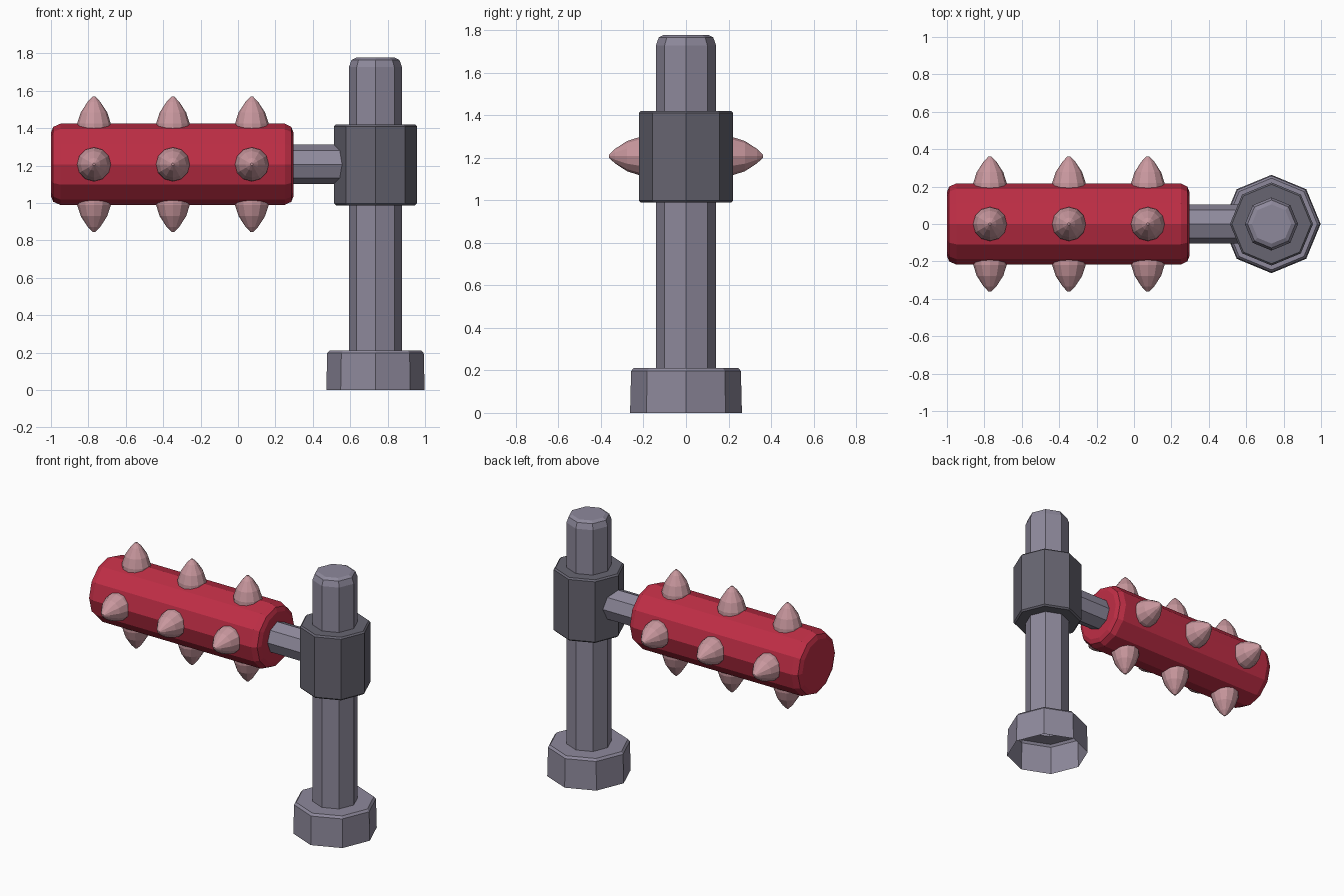
import bpy, bmesh
from math import cos, sin, pi
from mathutils import Matrix, Vector

cube = bpy.data.objects.get("Cube")
if cube:
    bpy.data.objects.remove(cube)


def material(name, rgb):
    m = bpy.data.materials.new(name)
    m.use_nodes = True
    m.diffuse_color = (*rgb, 1)
    bsdf = next(n for n in m.node_tree.nodes if n.type == 'BSDF_PRINCIPLED')
    bsdf.inputs["Base Color"].default_value = (*rgb, 1)
    return m


STEEL = material("steel grey", (0.27, 0.25, 0.33))
DARK = material("dark grey", (0.135, 0.13, 0.165))
RED = material("red", (0.52, 0.027, 0.06))
PINK = material("pale pink", (0.58, 0.31, 0.34))


def lathe(name, profile, sides, mat, axis=(0, 0, 1), origin=(0, 0, 0), cap_start=True):
    """Turn (radius, height) points around an axis into a faceted solid."""
    bm = bmesh.new()
    rings = [[bm.verts.new((r * cos(2 * pi * i / sides), r * sin(2 * pi * i / sides), h))
              for i in range(sides)] for r, h in profile]
    for a, b in zip(rings, rings[1:]):
        for i in range(sides):
            j = (i + 1) % sides
            bm.faces.new((a[i], a[j], b[j], b[i]))
    bm.faces.new(rings[-1])
    if cap_start:
        bm.faces.new(rings[0][::-1])
    turn = Vector((0, 0, 1)).rotation_difference(Vector(axis)).to_matrix().to_4x4()
    bm.transform(Matrix.Translation(origin) @ turn)
    mesh = bpy.data.meshes.new(name)
    bm.to_mesh(mesh)
    bm.free()
    mesh.materials.append(mat)
    obj = bpy.data.objects.new(name, mesh)
    bpy.context.collection.objects.link(obj)
    return obj


POST_X = 0.735
AXLE_Z = 1.207

# Post and its foot, one shell left open underneath
lathe("post_and_foot",
      [(0.263, 0), (0.258, 0.197), (0.245, 0.212), (0.142, 0.212),
       (0.142, 1.727), (0.128, 1.765), (0.105, 1.777)],
      8, STEEL, origin=(POST_X, 0, 0), cap_start=False)

# Collar gripping the post
lathe("collar",
      [(0.212, 0.988), (0.222, 0.998), (0.222, 1.41), (0.212, 1.42)],
      8, DARK, origin=(POST_X, 0, 0))

# Axle between collar and drum
lathe("axle", [(0.105, 0.2), (0.105, 0.62)], 8, STEEL,
      axis=(1, 0, 0), origin=(0, 0, AXLE_Z))

# Drum with rounded rims
lathe("drum",
      [(0.17, -1), (0.2, -0.988), (0.217, -0.95),
       (0.217, 0.25), (0.2, 0.285), (0.17, 0.297)],
      12, RED, axis=(1, 0, 0), origin=(0, 0, AXLE_Z))

# Spikes in rows on four sides of the drum
spike = [(0.092, 0.16), (0.09, 0.218), (0.071, 0.277),
         (0.034, 0.334), (0.007, 0.362)]
sides = {"top": (0, 0, 1), "bottom": (0, 0, -1), "front": (0, -1, 0), "back": (0, 1, 0)}
for side, direction in sides.items():
    for k in range(3):
        lathe(f"spike_{side}_{k + 1}", spike, 12, PINK, axis=direction,
              origin=(-0.77 + 0.422 * k, 0, AXLE_Z))
